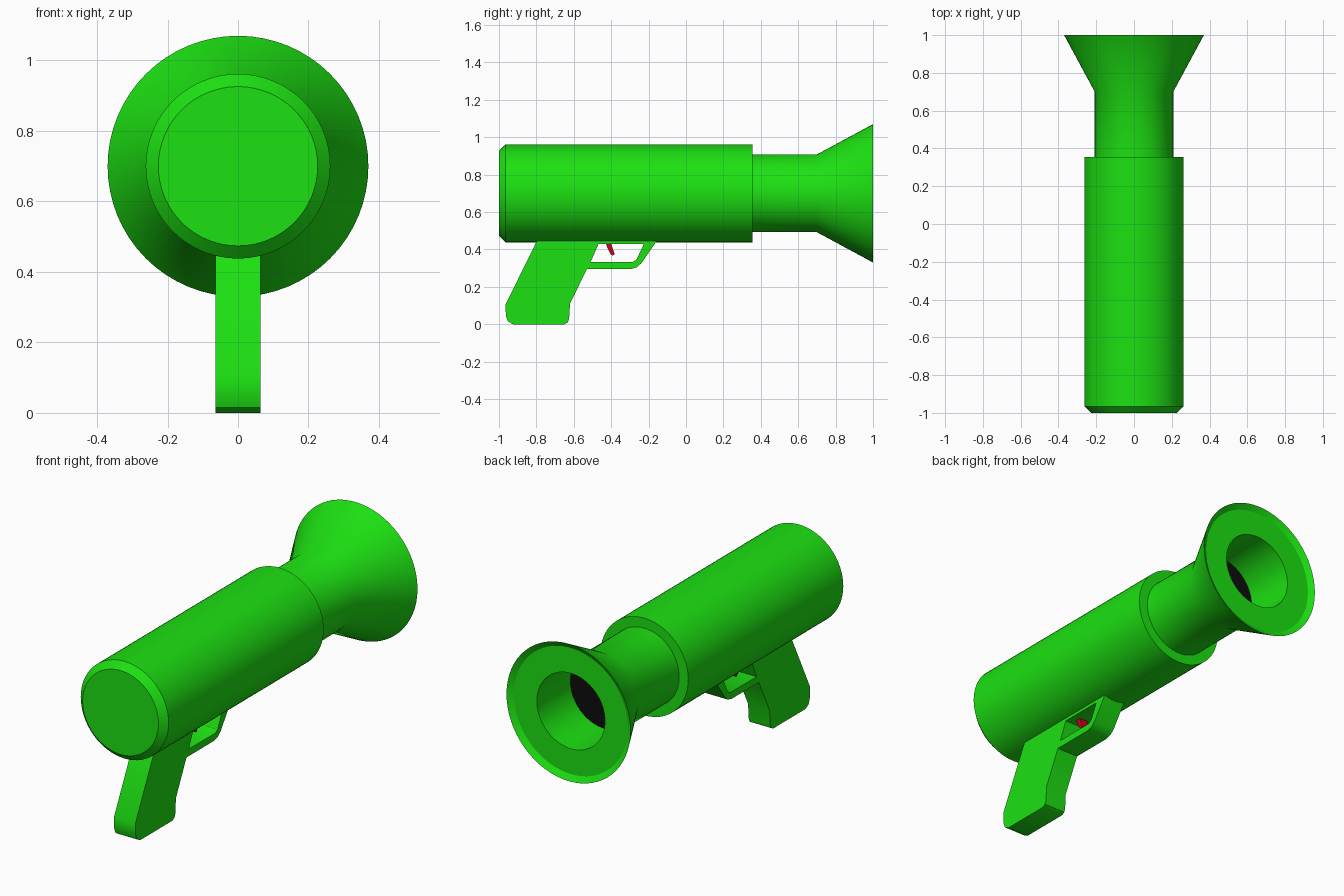
import bpy, bmesh, math
from mathutils import Matrix, Vector

if "Cube" in bpy.data.objects:
    bpy.data.objects.remove(bpy.data.objects["Cube"])

AXIS_Z = 0.70


def material(name, rgb):
    m = bpy.data.materials.new(name)
    m.diffuse_color = (*rgb, 1)
    m.use_nodes = True
    m.node_tree.nodes["Principled BSDF"].inputs["Base Color"].default_value = m.diffuse_color
    return m


GREEN = material("green", (0.012, 0.75, 0.006))
RED = material("red", (0.6, 0.0, 0.01))
BLACK = material("black", (0.004, 0.004, 0.004))


def finish(obj, mat):
    obj.data.materials.clear()
    obj.data.materials.append(mat)
    bpy.ops.object.select_all(action='DESELECT')
    obj.select_set(True)
    bpy.context.view_layer.objects.active = obj
    bpy.ops.object.shade_smooth_by_angle(angle=math.radians(32))
    return obj


def lathe(name, profile, mat, steps=64):
    """Spin (radius, y) points about the barrel axis."""
    bm = bmesh.new()
    verts = [bm.verts.new((r, y, AXIS_Z)) for r, y in profile]
    edges = [bm.edges.new(p) for p in zip(verts, verts[1:])]
    bmesh.ops.spin(bm, geom=verts + edges, cent=(0, 0, AXIS_Z), axis=(0, 1, 0),
                   angle=math.tau, steps=steps, use_merge=True)
    bmesh.ops.remove_doubles(bm, verts=bm.verts, dist=1e-4)
    bmesh.ops.recalc_face_normals(bm, faces=bm.faces)
    me = bpy.data.meshes.new(name)
    bm.to_mesh(me)
    bm.free()
    obj = bpy.data.objects.new(name, me)
    bpy.context.collection.objects.link(obj)
    return finish(obj, mat)


def side_plate(name, loops, half_width, mat):
    """Extrude (y, z) outlines sideways; a second loop becomes a hole."""
    cu = bpy.data.curves.new(name, 'CURVE')
    cu.dimensions = '2D'
    cu.fill_mode = 'BOTH'
    cu.extrude = half_width
    for pts in loops:
        s = cu.splines.new('POLY')
        s.points.add(len(pts) - 1)
        for p, (y, z) in zip(s.points, pts):
            p.co = (y, z, 0, 1)
        s.use_cyclic_u = True
    obj = bpy.data.objects.new(name, cu)
    bpy.context.collection.objects.link(obj)
    bpy.ops.object.select_all(action='DESELECT')
    obj.select_set(True)
    bpy.context.view_layer.objects.active = obj
    bpy.ops.object.convert(target='MESH')
    obj = bpy.context.view_layer.objects.active
    # Map curve (x, y, z) to world (y, z, x) and weld the caps to the sides
    me = obj.data
    me.transform(Matrix(((0, 0, 1, 0), (1, 0, 0, 0), (0, 1, 0, 0), (0, 0, 0, 1))))
    bm = bmesh.new()
    bm.from_mesh(me)
    bmesh.ops.remove_doubles(bm, verts=bm.verts, dist=1e-4)
    bmesh.ops.recalc_face_normals(bm, faces=bm.faces)
    bm.to_mesh(me)
    bm.free()
    return finish(obj, mat)


# Barrel: chamfered body, neck, flared muzzle with a recessed ring and bore
lathe("barrel", [(0, -1), (0.226, -1), (0.262, -0.965), (0.262, 0.355),
                 (0.208, 0.355), (0.208, 0.70), (0.37, 1.0), (0.34, 0.98),
                 (0.203, 0.98), (0.203, 0.69), (0, 0.69)], GREEN)

# Dark end of the bore
lathe("bore_end", [(0, 0.695), (0.203, 0.695)], BLACK)

# Grip and trigger guard in one plate
grip = [(-0.79, 0.46), (-0.80, 0.44), (-0.965, 0.105), (-0.963, 0.045),
        (-0.952, 0.015), (-0.925, 0.0), (-0.65, 0.0), (-0.632, 0.01),
        (-0.625, 0.03), (-0.62, 0.11), (-0.53, 0.295), (-0.295, 0.295),
        (-0.262, 0.305), (-0.238, 0.327), (-0.16, 0.44), (-0.15, 0.46)]
guard_hole = [(-0.467, 0.43), (-0.225, 0.43), (-0.265, 0.345),
              (-0.285, 0.333), (-0.51, 0.333)]
side_plate("grip_and_guard", [grip, guard_hole], 0.064, GREEN)

# Trigger
side_plate("trigger", [[(-0.43, 0.445), (-0.405, 0.445), (-0.382, 0.375),
                        (-0.392, 0.367), (-0.404, 0.375), (-0.425, 0.42)]],
           0.025, RED)
